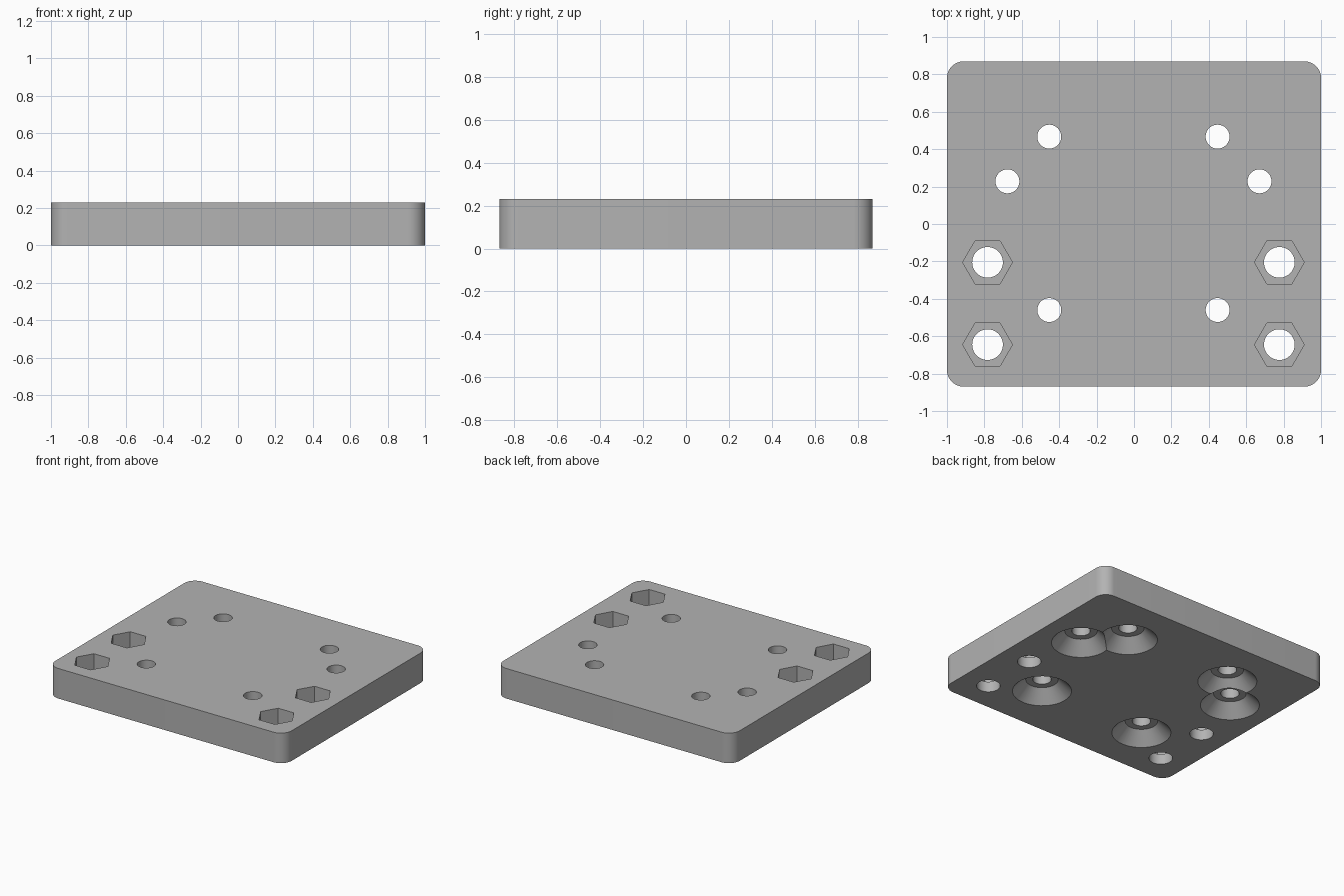
import bpy
import bmesh
from math import cos, sin, pi, radians

cube = bpy.data.objects.get("Cube")
if cube:
    bpy.data.objects.remove(cube, do_unlink=True)

# Plate dimensions
HALF_X, HALF_Y, HEIGHT, CORNER = 1.0, 0.87, 0.23, 0.09
SHIFT = -0.003        # hole pattern offset in x
OVER = 0.05           # cutter overshoot

grey = bpy.data.materials.new("plain grey")
grey.use_nodes = True
colour = (0.45, 0.45, 0.45, 1)
grey.diffuse_color = colour
grey.node_tree.nodes["Principled BSDF"].inputs["Base Color"].default_value = colour


def stack(name, rings):
    """Solid skinned through a list of equal-length point rings, bottom to top."""
    bm = bmesh.new()
    loops = [[bm.verts.new(p) for p in ring] for ring in rings]
    n = len(loops[0])
    for low, high in zip(loops, loops[1:]):
        for i in range(n):
            j = (i + 1) % n
            bm.faces.new((low[i], low[j], high[j], high[i]))
    bm.faces.new(loops[0][::-1])
    bm.faces.new(loops[-1])
    mesh = bpy.data.meshes.new(name)
    bm.to_mesh(mesh)
    bm.free()
    mesh.materials.append(grey)
    obj = bpy.data.objects.new(name, mesh)
    bpy.context.collection.objects.link(obj)
    return obj


def turned(name, x, y, profile, sides):
    """Round or polygonal solid from (radius, z) pairs."""
    angles = [2 * pi * i / sides for i in range(sides)]
    return stack(name, [[(x + r * cos(a), y + r * sin(a), z) for a in angles]
                        for r, z in profile])


# Plate with rounded vertical corners
outline = []
for k, (sx, sy) in enumerate([(1, 1), (-1, 1), (-1, -1), (1, -1)]):
    for i in range(13):
        a = radians(90 * k + 7.5 * i)
        outline.append((sx * (HALF_X - CORNER) + CORNER * cos(a),
                        sy * (HALF_Y - CORNER) + CORNER * sin(a)))
plate = stack("mounting_plate", [[(x, y, z) for x, y in outline] for z in (0, HEIGHT)])

# Cutters for the countersunk screw holes and the hexagonal nut pockets
TOP = HEIGHT + OVER
cutters = []
for side in (-1, 1):
    for x, y in [(0.45, 0.467), (0.674, 0.228), (0.45, -0.46)]:
        px = side * x + SHIFT
        cutters.append(turned("screw_hole_cutter", px, y, [(0.064, -OVER), (0.064, TOP)], 48))
        cutters.append(turned("countersink_cutter", px, y,
                              [(0.205 + OVER, -OVER), (0.113, 0.092)], 48))
    for y in (-0.205, -0.645):
        px = side * 0.78 + SHIFT
        cutters.append(turned("bolt_hole_cutter", px, y, [(0.082, -OVER), (0.082, TOP)], 48))
        cutters.append(turned("nut_pocket_cutter", px, y,
                              [(0.133, HEIGHT - 0.15), (0.133, TOP)], 6))

# Cut every hole into the plate, then discard the cutters
bpy.ops.object.select_all(action='DESELECT')
bpy.context.view_layer.objects.active = plate
plate.select_set(True)
for cutter in cutters:
    cutter.hide_render = True
    mod = plate.modifiers.new("cut", 'BOOLEAN')
    mod.operation = 'DIFFERENCE'
    mod.solver = 'EXACT'
    mod.object = cutter
    bpy.ops.object.modifier_apply(modifier=mod.name)
    bpy.data.objects.remove(cutter, do_unlink=True)

bpy.ops.object.shade_smooth_by_angle(angle=radians(30))
